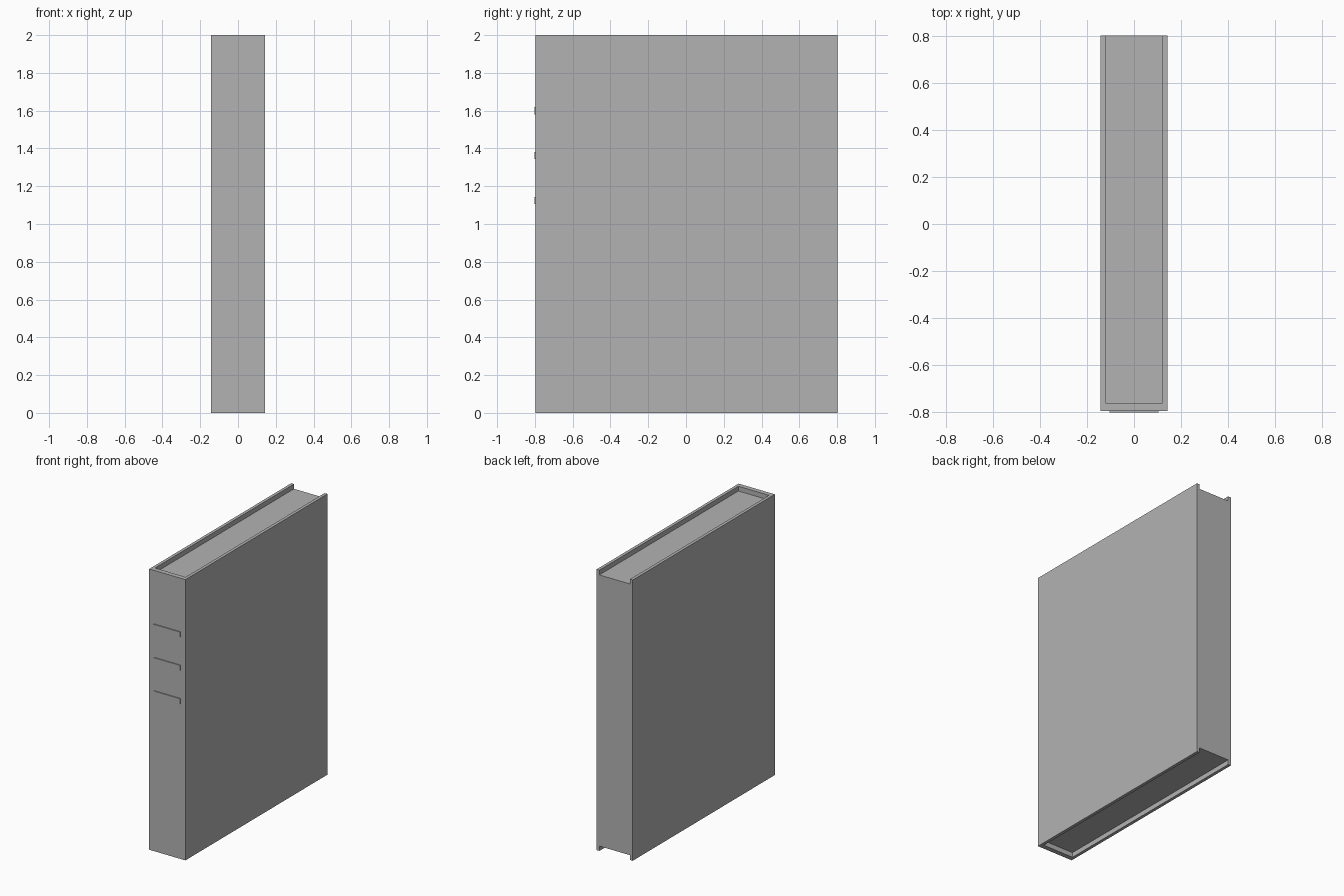
import bpy, bmesh

if "Cube" in bpy.data.objects:
    bpy.data.objects.remove(bpy.data.objects["Cube"])

# Overall dimensions
HALF_W, COVER_T = 0.1425, 0.022      # half thickness of the book, board thickness
SPINE_Y, FORE_Y = -0.796, 0.803      # outer spine face, fore edge
PAGE_Y = -0.762                      # inner spine face
HEIGHT, RECESS = 2.0, 0.034          # pages sit in from head and tail

grey = bpy.data.materials.new("plain grey")
grey.diffuse_color = (0.45, 0.45, 0.45, 1)
grey.use_nodes = True
grey.node_tree.nodes["Principled BSDF"].inputs["Base Color"].default_value = grey.diffuse_color


def extrude_profile(name, profile, z0, z1):
    """Extrude an XY outline upward from z0 to z1."""
    bm = bmesh.new()
    face = bm.faces.new([bm.verts.new((x, y, z0)) for x, y in profile])
    ext = bmesh.ops.extrude_face_region(bm, geom=[face], use_keep_orig=True)
    top = [v for v in ext["geom"] if isinstance(v, bmesh.types.BMVert)]
    bmesh.ops.translate(bm, verts=top, vec=(0, 0, z1 - z0))
    bmesh.ops.recalc_face_normals(bm, faces=bm.faces)
    mesh = bpy.data.meshes.new(name)
    bm.to_mesh(mesh)
    bm.free()
    mesh.materials.append(grey)
    obj = bpy.data.objects.new(name, mesh)
    bpy.context.collection.objects.link(obj)
    return obj


def rectangle(half_x, y0, y1):
    return [(-half_x, y0), (half_x, y0), (half_x, y1), (-half_x, y1)]


# Hard cover: both boards and the spine as one U-shaped profile
inner = HALF_W - COVER_T
extrude_profile("cover", [
    (-HALF_W, FORE_Y), (-HALF_W, SPINE_Y), (HALF_W, SPINE_Y), (HALF_W, FORE_Y),
    (inner, FORE_Y), (inner, PAGE_Y), (-inner, PAGE_Y), (-inner, FORE_Y),
], 0, HEIGHT)

# Page block, flush with the boards at the fore edge
extrude_profile("page_block", rectangle(inner, PAGE_Y, FORE_Y),
                RECESS, HEIGHT - RECESS)

# Three raised bands across the spine
for i, z in enumerate((1.125, 1.3625, 1.6)):
    extrude_profile(f"spine_band_{i + 1}",
                    rectangle(0.104, SPINE_Y - 0.007, SPINE_Y),
                    z - 0.019, z + 0.019)
